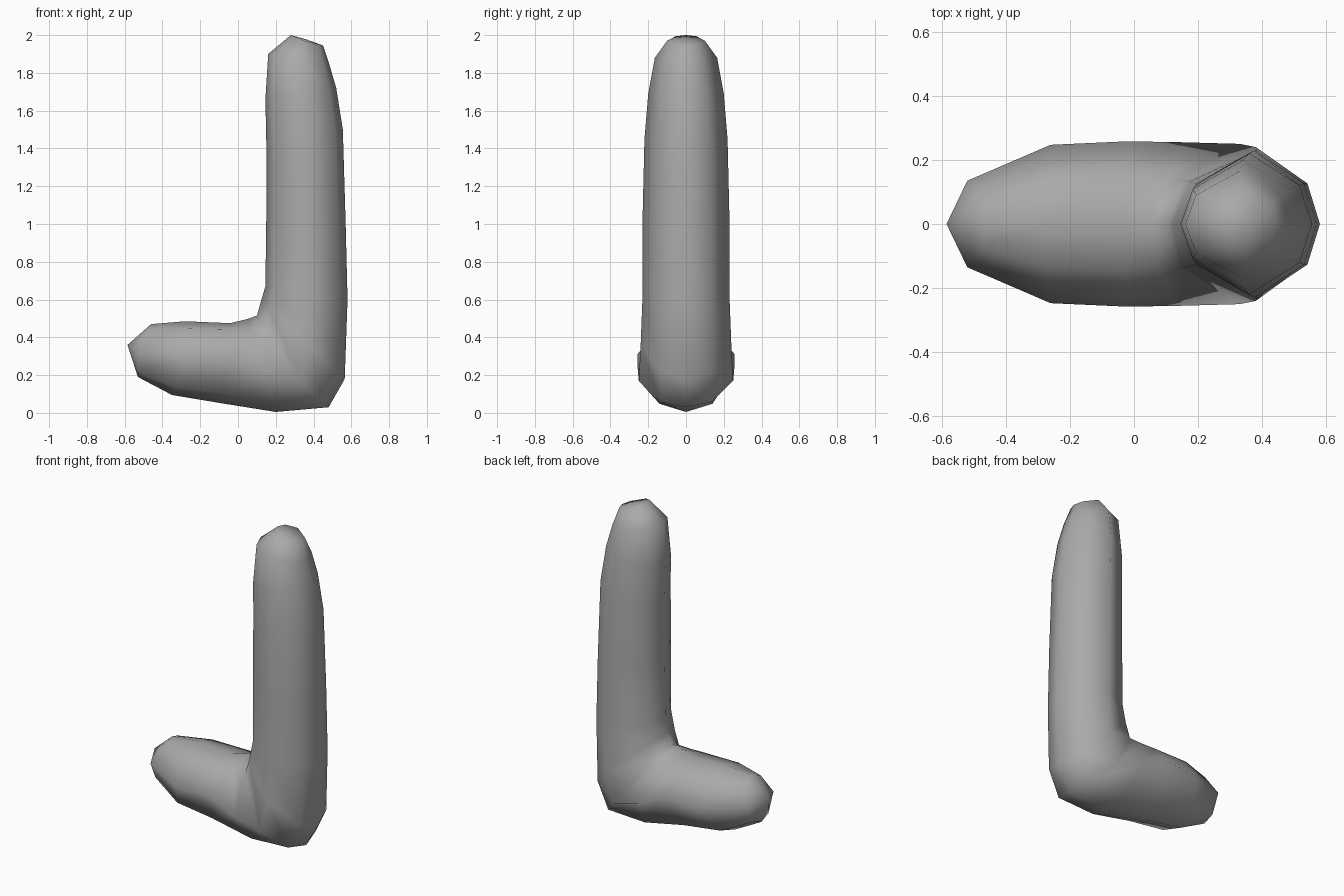
import bpy
import bmesh
from mathutils import Vector

cube = bpy.data.objects.get("Cube")
if cube:
    bpy.data.objects.remove(cube, do_unlink=True)

grey = bpy.data.materials.new("mid grey")
grey.use_nodes = True
colour = (0.4, 0.4, 0.4, 1)
grey.diffuse_color = colour
bsdf = next(n for n in grey.node_tree.nodes if n.type == "BSDF_PRINCIPLED")
bsdf.inputs["Base Color"].default_value = colour
bsdf.inputs["Roughness"].default_value = 0.7

# Eight-sided section: (towards inner/outer edge, sideways)
SECTION = [(1, 0), (.8, .55), (0, 1), (-.8, .55),
           (-1, 0), (-.8, -.55), (0, -1), (.8, -.55)]

# Rings from toe to top: inner (x, z), widest (x, z), outer (x, z), half width
RINGS = [
    ((-.46, .47), (-.52, .33), (-.53, .19), .135),
    ((-.28, .485), (-.26, .29), (-.35, .095), .247),
    ((-.04, .475), (-.02, .31), (-.1, .053), .258),
    ((.05, .497), (.15, .22), (.2, .005), .255),
    ((.1, .515), (.33, .17), (.48, .03), .25),
    ((.12, .585), (.38, .36), (.565, .18), .24),
    ((.145, .67), (.385, .62), (.58, .6), .23),
    ((.15, 1.05), (.375, 1.03), (.57, 1.0), .23),
    ((.15, 1.42), (.36, 1.45), (.555, 1.5), .22),
    ((.145, 1.66), (.34, 1.69), (.52, 1.72), .2),
    ((.16, 1.9), (.33, 1.88), (.485, 1.84), .165),
    ((.28, 2.0), (.35, 1.97), (.45, 1.945), .1),
]
TOE_TIP = (-.585, 0, .36)
TOP_CENTRE = (.36, 0, 1.978)


def ring_points(inner, mid, outer, half):
    mid = Vector(mid)
    for along, side in SECTION:
        edge = Vector(inner if along > 0 else outer)
        p = mid + (edge - mid) * abs(along)
        yield (p.x, side * half, p.y)


# Bent leg and foot as one closed skin
bm = bmesh.new()
loops = [[bm.verts.new(p) for p in ring_points(*r)] for r in RINGS]
n = len(SECTION)
for a, b in zip(loops, loops[1:]):
    for i in range(n):
        j = (i + 1) % n
        bm.faces.new((a[i], a[j], b[j], b[i]))

# Close both ends around a centre point
for tip, loop in ((TOE_TIP, loops[0]), (TOP_CENTRE, loops[-1])):
    centre = bm.verts.new(tip)
    for i in range(n):
        bm.faces.new((centre, loop[i], loop[(i + 1) % n]))
bmesh.ops.recalc_face_normals(bm, faces=bm.faces)
for face in bm.faces:
    face.smooth = True

mesh = bpy.data.meshes.new("bent_leg")
bm.to_mesh(mesh)
bm.free()
mesh.materials.append(grey)
leg = bpy.data.objects.new("bent_leg", mesh)
bpy.context.collection.objects.link(leg)
